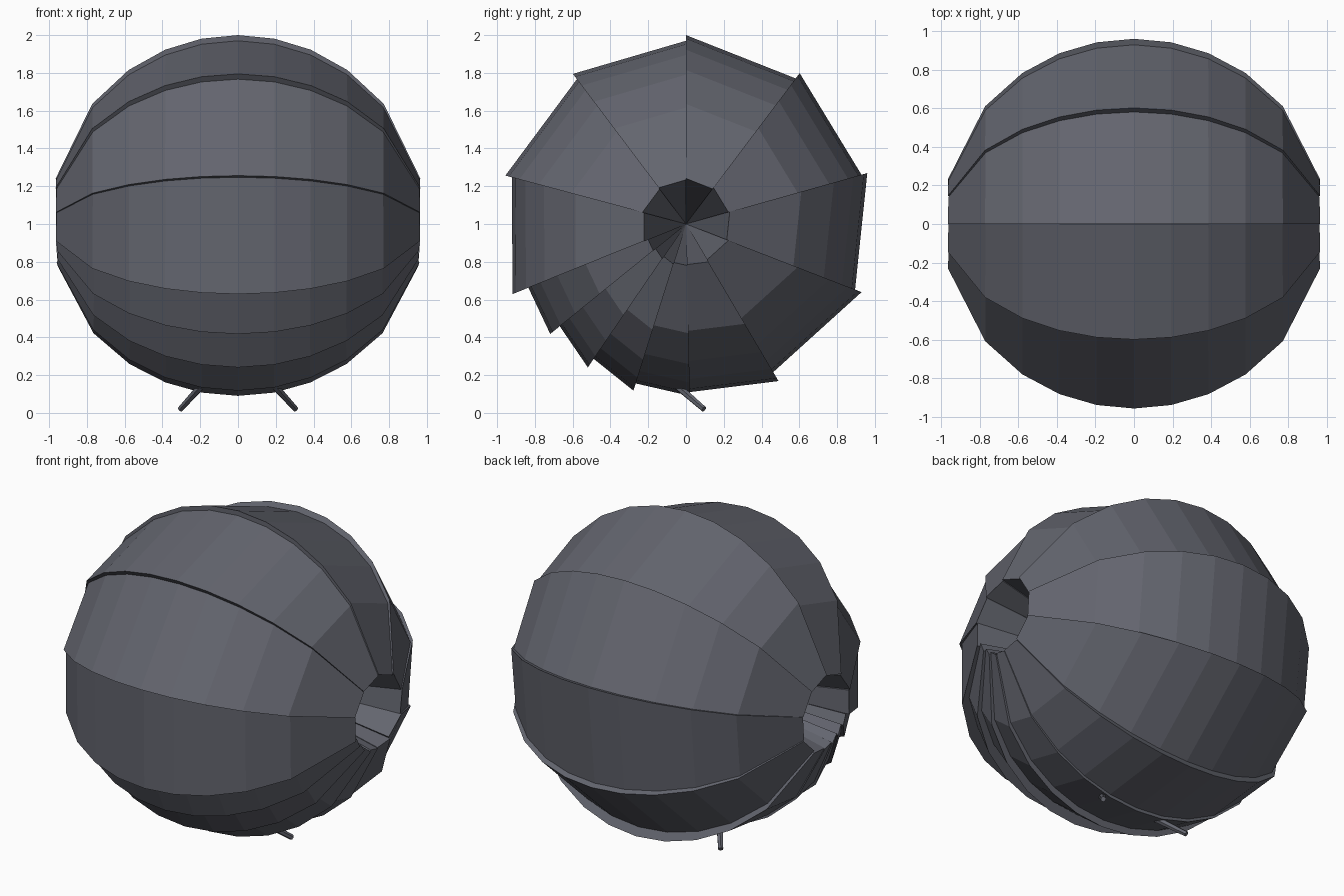
import bpy, bmesh, math
from mathutils import Vector

if "Cube" in bpy.data.objects:
    bpy.data.objects.remove(bpy.data.objects["Cube"], do_unlink=True)

shell = bpy.data.materials.new("dark_slate")
shell.use_nodes = True
shell.diffuse_color = (0.125, 0.13, 0.157, 1)
shell.node_tree.nodes["Principled BSDF"].inputs["Base Color"].default_value = shell.diffuse_color

CENTRE = Vector((0, 0, 1))
HALF_WIDTH = 0.965
STEPS = 10


def finish(name, bm):
    bmesh.ops.recalc_face_normals(bm, faces=bm.faces)
    mesh = bpy.data.meshes.new(name)
    bm.to_mesh(mesh)
    bm.free()
    mesh.materials.append(shell)
    obj = bpy.data.objects.new(name, mesh)
    bpy.context.collection.objects.link(obj)


def arc(bm, angle, radius):
    """Rib running from one side of the ball to the other."""
    a = math.radians(angle)
    verts = []
    for i in range(STEPS + 1):
        t = (2 * i / STEPS - 1) * HALF_WIDTH
        r = radius * math.sqrt(1 - t * t) * (0.92 if i in (0, STEPS) else 1)
        x = t * (1 - (1 - radius) * 0.1)
        verts.append(bm.verts.new(CENTRE + Vector((x, r * math.cos(a), r * math.sin(a)))))
    return verts


def plate(name, start, end):
    """Solid wedge from the centre of the ball, flaring out at its end rib."""
    bm = bmesh.new()
    low = arc(bm, start[0], start[2])
    high = arc(bm, end[0], end[1])
    hub = bm.verts.new(CENTRE)
    for i in range(STEPS):
        bm.faces.new((low[i], low[i + 1], high[i + 1], high[i]))
        bm.faces.new((hub, low[i + 1], low[i]))
        bm.faces.new((hub, high[i], high[i + 1]))
    for i in (0, STEPS):
        bm.faces.new((hub, low[i], high[i]))
    finish(name, bm)


# Seams around the ball: angle, raised lip radius, tucked radius of the next plate
seams = [(90, 1.0, 0.97), (127, 0.995, 0.96), (165, 0.99, 0.955), (202, 0.99, 0.9),
         (219, 0.925, 0.86), (235.6, 0.92, 0.865), (252.5, 0.925, 0.885),
         (271.3, 0.91, 0.89), (300.5, 0.965, 0.91), (338.8, 0.997, 0.96),
         (375.7, 0.997, 0.965), (413, 1.0, 0.965)]
for i, seam in enumerate(seams):
    plate(f"shell_plate_{i + 1}", seam, seams[(i + 1) % len(seams)])

# Feelers poking out underneath
for side, name in ((1, "left_feeler"), (-1, "right_feeler")):
    root, tip = Vector((side * 0.16, -0.09, 0.18)), Vector((side * 0.305, 0.095, 0.02))
    bm = bmesh.new()
    bmesh.ops.create_cone(bm, cap_ends=True, segments=6, radius1=0.022, radius2=0.016,
                          depth=(tip - root).length)
    turn = (tip - root).to_track_quat("Z", "Y").to_matrix()
    bmesh.ops.rotate(bm, verts=bm.verts, matrix=turn)
    bmesh.ops.translate(bm, verts=bm.verts, vec=(root + tip) / 2)
    finish(name, bm)
